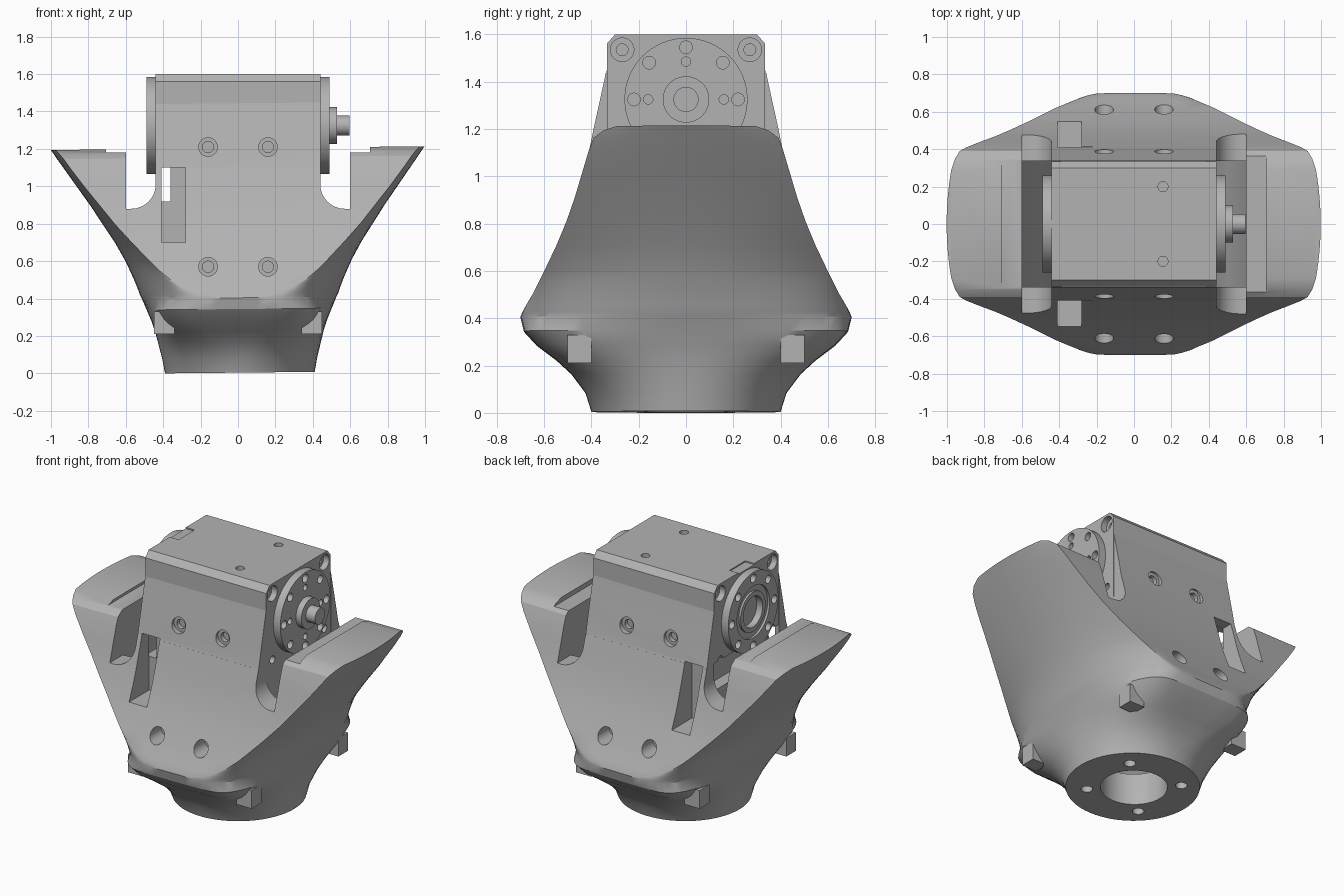
import bpy, bmesh, math
from mathutils import Matrix, Vector

if "Cube" in bpy.data.objects:
    bpy.data.objects.remove(bpy.data.objects["Cube"], do_unlink=True)

gray = bpy.data.materials.new("light_gray")
gray.use_nodes = True
COLOR = (0.45, 0.45, 0.45, 1)
gray.diffuse_color = COLOR
gray.node_tree.nodes["Principled BSDF"].inputs["Base Color"].default_value = COLOR


def finish(bm, name):
    bmesh.ops.recalc_face_normals(bm, faces=bm.faces)
    me = bpy.data.meshes.new(name)
    bm.to_mesh(me)
    bm.free()
    me.materials.append(gray)
    ob = bpy.data.objects.new(name, me)
    bpy.context.collection.objects.link(ob)
    return ob


def box(name, x, y, z):
    bm = bmesh.new()
    bmesh.ops.create_cube(bm, size=1)
    for v in bm.verts:
        v.co = Vector([(r[0] + r[1]) / 2 + c * (r[1] - r[0]) for c, r in zip(v.co, (x, y, z))])
    return finish(bm, name)


def rod(name, axis, start, end, radius, at=(0, 0, 0), sides=48):
    """Cylinder along a main axis, from start to end on that axis."""
    bm = bmesh.new()
    bmesh.ops.create_cone(bm, cap_ends=True, segments=sides, radius1=radius,
                          radius2=radius, depth=abs(end - start))
    turn = {"x": Matrix.Rotation(math.pi / 2, 4, "Y"),
            "y": Matrix.Rotation(math.pi / 2, 4, "X"), "z": Matrix()}[axis]
    pos = Vector(at)
    pos["xyz".index(axis)] = (start + end) / 2
    bm.transform(Matrix.Translation(pos) @ turn)
    return finish(bm, name)


def prism(name, points, axis, start, end):
    """Extrude a 2D outline along x (points are y,z) or y (points are x,z)."""
    put = (lambda p, d: (d, p[0], p[1])) if axis == "x" else (lambda p, d: (p[0], d, p[1]))
    bm = bmesh.new()
    face = bm.faces.new([bm.verts.new(put(p, start)) for p in points])
    ext = bmesh.ops.extrude_face_region(bm, geom=[face])
    shift = Vector(put((0, 0), end - start))
    bmesh.ops.translate(bm, vec=shift, verts=[v for v in ext["geom"] if isinstance(v, bmesh.types.BMVert)])
    return finish(bm, name)


def mirrored(half):
    return half + [(-u, v) for u, v in reversed(half)]


def cut(targets, cutters):
    for ob in targets:
        for c in cutters:
            mod = ob.modifiers.new("cut", "BOOLEAN")
            mod.operation, mod.solver, mod.object = "DIFFERENCE", "EXACT", c
        bpy.context.view_layer.update()
        me = bpy.data.meshes.new_from_object(ob.evaluated_get(bpy.context.evaluated_depsgraph_get()))
        ob.modifiers.clear()
        ob.data = me
    for c in cutters:
        bpy.data.objects.remove(c, do_unlink=True)


# Flared housing: rings of (height, half width, flat half width, half depth, squareness)
RINGS = [(0, .40, 0, .40, 2), (.08, .415, .01, .425, 2.2), (.16, .435, .04, .485, 2.7),
         (.22, .45, .09, .55, 3.4), (.28, .47, .13, .63, 4), (.34, .495, .15, .685, 4),
         (.4, .52, .15, .70, 2.6), (.42, .53, .21, .692, 2.2), (.45, .54, .28, .675, 1.8),
         (.5, .56, .365, .645, 1.4), (.55, .582, .425, .62, 1.1),
         (.6, .605, .475, .595, 1), (.7, .66, .57, .547, 1), (.8, .725, .66, .505, 1),
         (.9, .79, .74, .47, 1), (1, .86, .82, .44, 1), (1.1, .93, .895, .41, 1),
         (1.15, .965, .93, .39, 1), (1.18, .985, .955, .35, 1), (1.2, 1, .975, .29, 1)]
ARC, FLAT = 16, 6


def ring_points(a, c, d, m):
    side = []
    for i in range(-ARC, ARC + 1):
        t = math.sin(i / ARC * math.pi / 2)
        side.append((c + (a - c) * max(0, 1 - t * t) ** (1 / m), d * t))
    half = side + [(c * (1 - 2 * k / FLAT), d) for k in range(1, FLAT)]
    return half + [(-x, -y) for x, y in half]


TILT = Matrix.Translation((.01, 0, .004)) @ Matrix.Rotation(-.01, 4, "Y")
bm = bmesh.new()
loops = [[bm.verts.new((x, y, z)) for x, y in ring_points(a, c, d, m)] for z, a, c, d, m in RINGS]
for lo, hi in zip(loops, loops[1:]):
    for i in range(len(lo)):
        j = (i + 1) % len(lo)
        bm.faces.new((lo[i], lo[j], hi[j], hi[i]))
bm.faces.new(loops[0])
bm.faces.new(loops[-1])
bmesh.ops.remove_doubles(bm, verts=bm.verts, dist=1e-5)
bm.transform(TILT)
housing = finish(bm, "housing")

# Tall cheek plates in front of and behind the motor
cheeks = prism("cheek_plates", mirrored([(.4395, 1.0), (.4095, 1.1), (.389, 1.2), (.345, 1.4), (.337, 1.44)]),
               "x", -.6, .6)
cheeks.data.transform(TILT)

# Motor bay, side slots, wing steps, windows and bolt holes
cutters = [prism("bay", mirrored([(.39, .21), (.46, .43), (.5, .55), (.6, .75), (.6, 2)]), "y", -.337, .337),
           rod("base_bore", "z", -.2, .6, .2)]
arc = [(.57 - .13 * math.cos(t * math.pi / 16), 1.01 - .13 * math.sin(t * math.pi / 16)) for t in range(9)]
for s in (-1, 1):
    slot = [(.44, 2)] + arc + [(.6, .88), (.6, 2)]
    cutters.append(prism("slot", [(s * x, z) for x, z in slot], "y", -1, 1))
    cutters.append(box("wing_step", sorted((s * .59, s * .705)), (-1, 1), (1.18, 2)))
    cutters.append(box("window", (-.41, -.28), sorted((s * .3, s * .9)), (.7, 1.1)))
    for x in (-.16, .16):
        for z, depth in ((.57, .5), (1.21, .365)):
            cutters.append(rod("counterbore", "y", s * depth, s * .9, .05, (x, 0, z), 24))
            cutters.append(rod("bolt_hole", "y", s * .3, s * .95, .03, (x, 0, z), 24))
        cutters.append(rod("base_hole", "z", -.1, .15, .035, (x * 1.25, s * .2, 0), 24))
# clear the housing top between the slots so that only the cheeks rise there
cut([housing], [box("top_trim", (-.45, .45), (-1, 1), (1.09, 2))])
cut([cheeks], [box("side_trim", sorted((s * .44, s * .8)), (-1, 1), (.5, 2)) for s in (-1, 1)])
cut([housing, cheeks], cutters)

# Small corner lugs that poke out of the lower housing
lugs = [box("corner_lug", sorted((sx * .34, sx * .45)), sorted((sy * .4, sy * .5)), (.21, .33))
        for sx in (-1, 1) for sy in (-1, 1)]

# Motor case with chamfered top edges
motor = prism("motor_case", mirrored([(.335, .44), (.335, 1.56), (.3, 1.6)]), "x", -.44, .44)
cutters = [box("cable_gap", (-.5, -.36), (-1, 1), (.92, 1.1)),
           box("top_notch", (-.5, -.375), (-.08, .085), (1.592, 2))]
for s in (-1, 1):
    cutters.append(rod("top_hole", "z", 1.5, 1.7, .027, (.155, s * .2, 0), 24))
    for e in (-1, 1):
        cutters.append(rod("corner_bore", "x", e * .4, e * .6, .05, (0, s * .27, 1.535), 24))
        cutters.append(rod("corner_hole", "x", e * .3, e * .6, .025, (0, s * .27, 1.535), 24))
        cutters.append(rod("low_hole", "x", e * .36, e * .6, .025, (0, s * .27, 1.1), 24))
cut([motor], cutters)

# Output horn and idler horn with their rings of screw holes
AXIS = 1.325
horns = []
for e, name in ((1, "output_horn"), (-1, "idler_horn")):
    horn = rod(name, "x", e * .43, e * .49, .26, (0, 0, AXIS), 64)
    holes = []
    for k in range(8):
        u, v = math.cos(k * math.pi / 4), math.sin(k * math.pi / 4)
        holes.append(rod("screw_hole", "x", e * .455, e * .6, .027, (0, .22 * u, AXIS + .22 * v), 20))
        if e > 0 and k % 2 == 0:
            holes.append(rod("pin_hole", "x", e * .465, e * .6, .02, (0, .16 * u, AXIS + .16 * v), 20))
    if e < 0:
        holes.append(rod("recess", "x", -.475, -.6, .17, (0, 0, AXIS)))
    cut([horn], holes)
    horns.append(horn)
collar = rod("idler_collar", "x", -.45, -.488, .13, (0, 0, AXIS))
cut([collar, horns[1]], [rod("collar_bore", "x", -.445, -.6, .1, (0, 0, AXIS))])
hub = rod("output_hub", "x", .48, .53, .098, (0, 0, AXIS))
shaft = rod("output_shaft", "x", .52, .597, .053, (0, 0, AXIS))

# Smooth curved surfaces while keeping the edges sharp
bpy.ops.object.select_all(action="DESELECT")
for ob in [housing, cheeks, motor, collar, hub, shaft] + horns + lugs:
    ob.select_set(True)
bpy.context.view_layer.objects.active = housing
bpy.ops.object.shade_smooth_by_angle(angle=math.radians(28))
